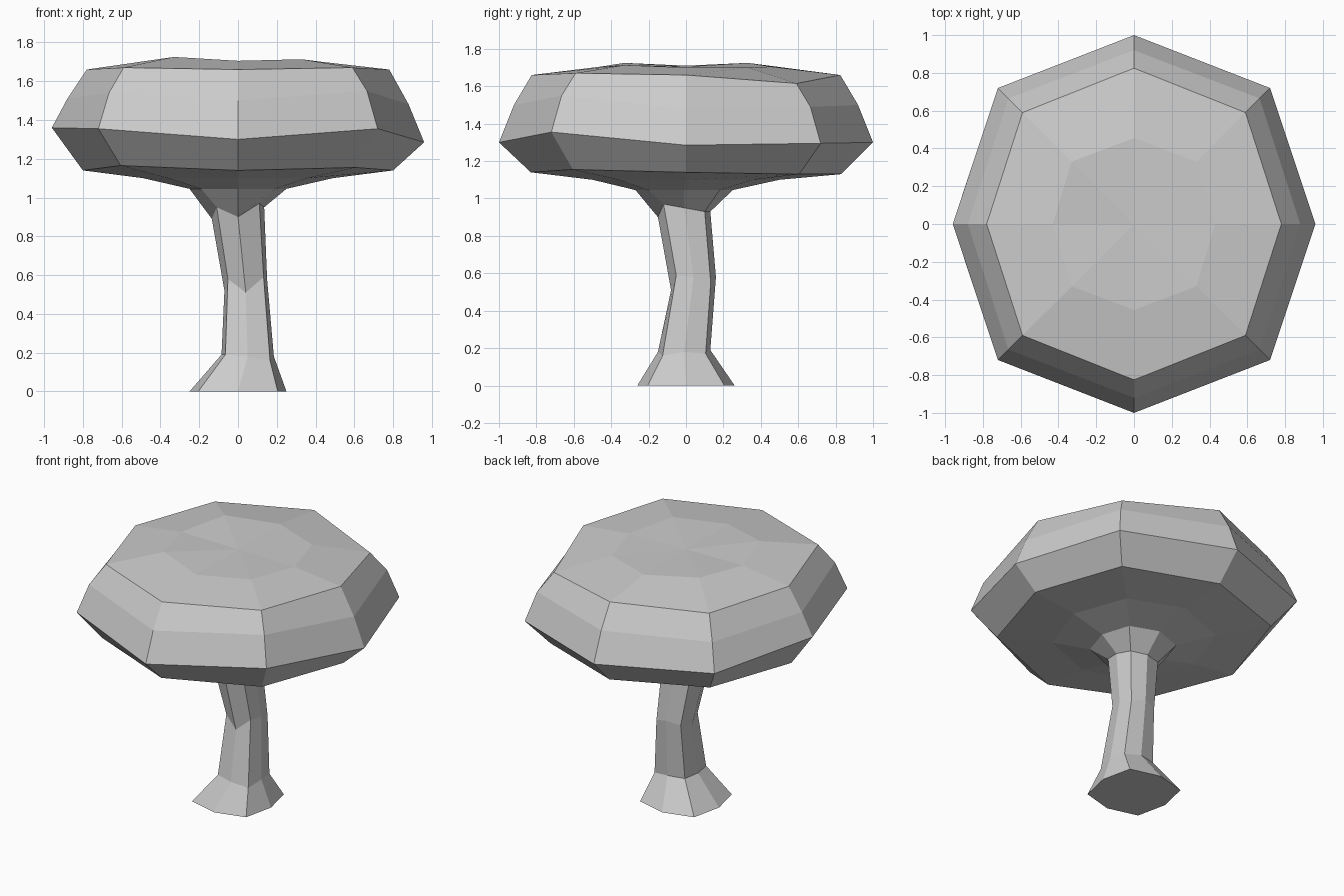
import bpy
import bmesh
import math

if "Cube" in bpy.data.objects:
    bpy.data.objects.remove(bpy.data.objects["Cube"])

grey = bpy.data.materials.new("plain grey")
grey.diffuse_color = (0.6, 0.6, 0.6, 1)
grey.use_nodes = True
grey.node_tree.nodes["Principled BSDF"].inputs["Base Color"].default_value = grey.diffuse_color


def ring(cx, cy, rx, ry, diag, z, dz=(0,) * 8):
    """Eight points, counter-clockwise from +x; dz is in hundredths."""
    pts = []
    for i in range(8):
        c, s = math.cos(i * math.pi / 4), math.sin(i * math.pi / 4)
        if i % 2:
            x, y = math.copysign(diag, c), math.copysign(diag, s)
        else:
            x, y = rx * c, ry * s
        pts.append((cx + x, cy + y, z + dz[i] / 100))
    return pts


def loft(name, rings, floor=None, peak=None):
    """Skin the rings from bottom to top, closing either end if asked."""
    bm = bmesh.new()
    loops = [[bm.verts.new(p) for p in r] for r in rings]
    for a, b in zip(loops, loops[1:]):
        for i in range(8):
            j = (i + 1) % 8
            bm.faces.new((a[i], a[j], b[j], b[i]))
    if floor:
        bm.faces.new(loops[0][::-1])
    if peak:
        tip = bm.verts.new(peak)
        for i in range(8):
            bm.faces.new((loops[-1][i], loops[-1][(i + 1) % 8], tip))
    mesh = bpy.data.meshes.new(name)
    bm.to_mesh(mesh)
    bm.free()
    mesh.materials.append(grey)
    obj = bpy.data.objects.new(name, mesh)
    bpy.context.collection.objects.link(obj)
    return obj


# Shared joint between trunk and crown
neck = ring(0, -0.01, 0.135, 0.14, 0.11, 0.93, (2, 0, 0, 0, -4, 2, -3, 4))

# Trunk: flared foot, bent middle
loft("trunk", [
    ring(0, 0, 0.25, 0.26, 0.205, 0),
    ring(0.05, -0.01, 0.135, 0.14, 0.115, 0.18, (0, -1, 1, 1, 1, 1, 0, -2)),
    ring(0.04, 0.04, 0.11, 0.12, 0.092, 0.56, (2, -1, 2, 0, -4, 2, -5, 3)),
    neck,
], floor=True)

# Crown: underside, wide rim, sloping sides, shallow top
loft("crown", [
    neck,
    ring(0, -0.01, 0.25, 0.26, 0.19, 1.045),
    ring(0, 0, 0.49, 0.50, 0.36, 1.10),
    ring(0, 0, 0.80, 0.83, 0.605, 1.14, (0, -1, -1, 1, 0, 2.5, 0, 1.5)),
    ring(0, 0, 0.96, 1.0, 0.72, 1.31, (-2.5, -1.5, -1, 1, 5, 4.5, -1, 4.5)),
    ring(0, 0, 0.88, 0.92, 0.665, 1.50, (-2, -1, 0, 0, 1, 4, 0, 5)),
    ring(0, 0, 0.78, 0.825, 0.59, 1.66, (0, -4.5, 0, -1, 0, 1, 0, 1)),
    ring(0, 0, 0.43, 0.455, 0.33, 1.71, (-1, -1, -0.5, 1.5, 0, 1.5, -0.5, 0.3)),
], peak=(0, 0, 1.705))
